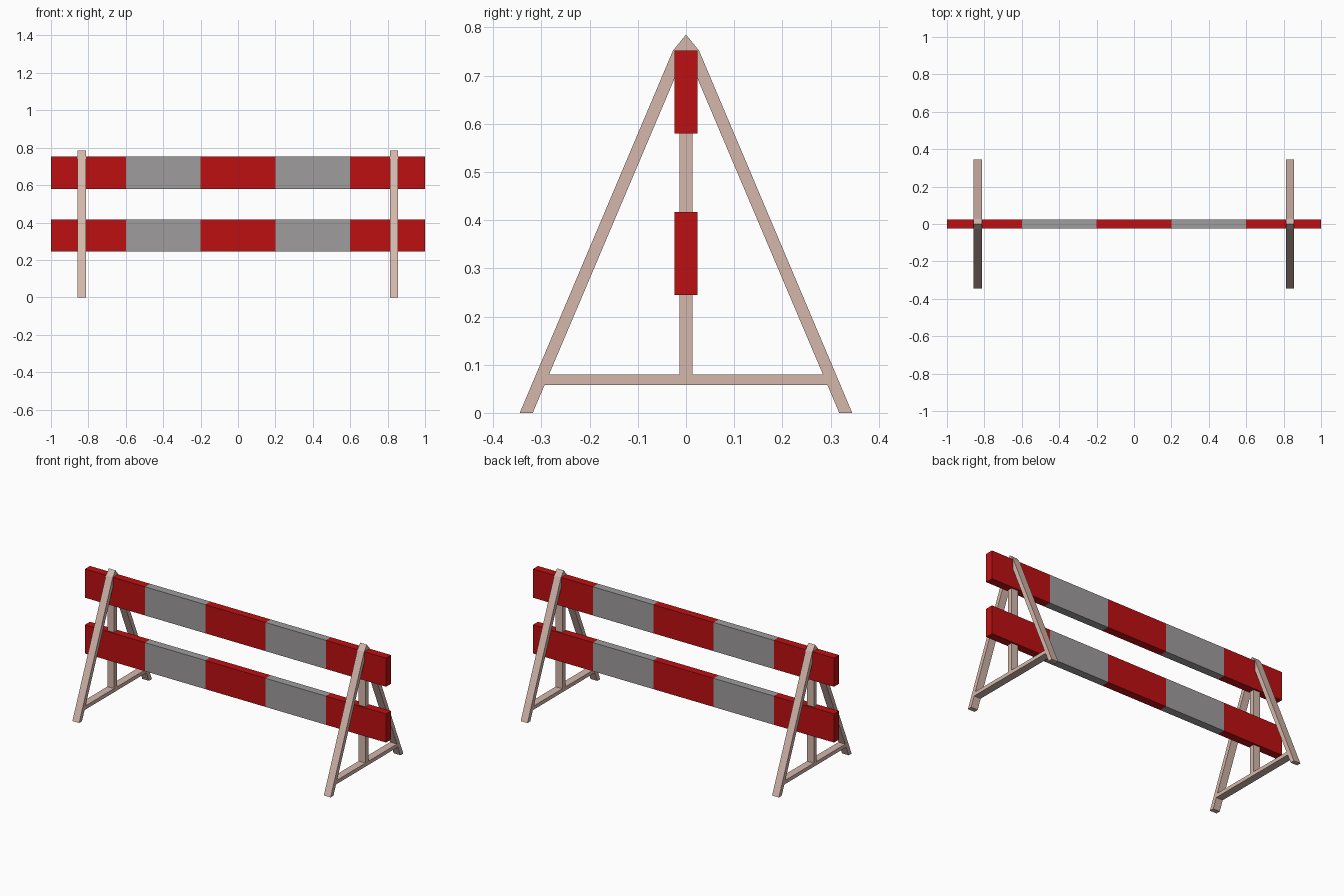
import bpy, bmesh

if "Cube" in bpy.data.objects:
    bpy.data.objects.remove(bpy.data.objects["Cube"])


def material(name, rgb):
    m = bpy.data.materials.new(name)
    m.diffuse_color = (*rgb, 1)
    m.use_nodes = True
    m.node_tree.nodes["Principled BSDF"].inputs["Base Color"].default_value = m.diffuse_color
    return m


WOOD = material("pale wood", (0.66, 0.475, 0.41))
RED = material("red paint", (0.51, 0.005, 0.006))
GREY = material("grey paint", (0.345, 0.335, 0.335))


def finish(name, bm, mats):
    bmesh.ops.recalc_face_normals(bm, faces=bm.faces[:])
    me = bpy.data.meshes.new(name)
    bm.to_mesh(me)
    bm.free()
    for m in mats:
        me.materials.append(m)
    ob = bpy.data.objects.new(name, me)
    bpy.context.collection.objects.link(ob)
    return ob


def extruded(name, profile, x, width):
    """Extrude a (y, z) profile along x, centred on the given x."""
    bm = bmesh.new()
    face = bm.faces.new([bm.verts.new((x - width / 2, y, z)) for y, z in profile])
    out = bmesh.ops.extrude_face_region(bm, geom=[face])["geom"]
    moved = [v for v in out if isinstance(v, bmesh.types.BMVert)]
    bmesh.ops.translate(bm, verts=moved, vec=(width, 0, 0))
    return finish(name, bm, [WOOD])


def striped_board(name, z0, z1):
    """Plank cut into five stripes, alternately red and grey."""
    bm = bmesh.new()
    bmesh.ops.create_cube(bm, size=1)
    for v in bm.verts:
        v.co = (v.co.x * 2, v.co.y * 0.048, z0 if v.co.z < 0 else z1)
    for x in (-0.6, -0.2, 0.2, 0.6):
        bmesh.ops.bisect_plane(bm, geom=bm.verts[:] + bm.edges[:] + bm.faces[:],
                               plane_co=(x, 0, 0), plane_no=(1, 0, 0))
    for f in bm.faces:
        stripe = int((f.calc_center_median().x + 0.9999) / 0.4)
        f.material_index = stripe % 2
    finish(name, bm, [RED, GREY])


# Boards
striped_board("upper_board", 0.58, 0.752)
striped_board("lower_board", 0.245, 0.417)

# Trestles at both ends
W = 0.045
for side, x in (("left", -0.836), ("right", 0.834)):
    # Splayed legs, meeting in a pointed top
    for end, s in (("front", -1), ("back", 1)):
        extruded(f"{side}_{end}_leg",
                 [(s * 0.345, 0), (s * 0.027, 0.752), (0, 0.785),
                  (0, 0.75), (s * 0.318, 0)], x, W)
    # Crossbar between the inner leg faces
    extruded(f"{side}_crossbar",
             [(-0.2934, 0.058), (0.2934, 0.058), (0.2841, 0.08), (-0.2841, 0.08)], x, W)
    # Upright carrying the boards
    extruded(f"{side}_upright",
             [(-0.014, 0.08), (0.014, 0.08), (0.014, 0.715), (-0.014, 0.715)], x, W)
